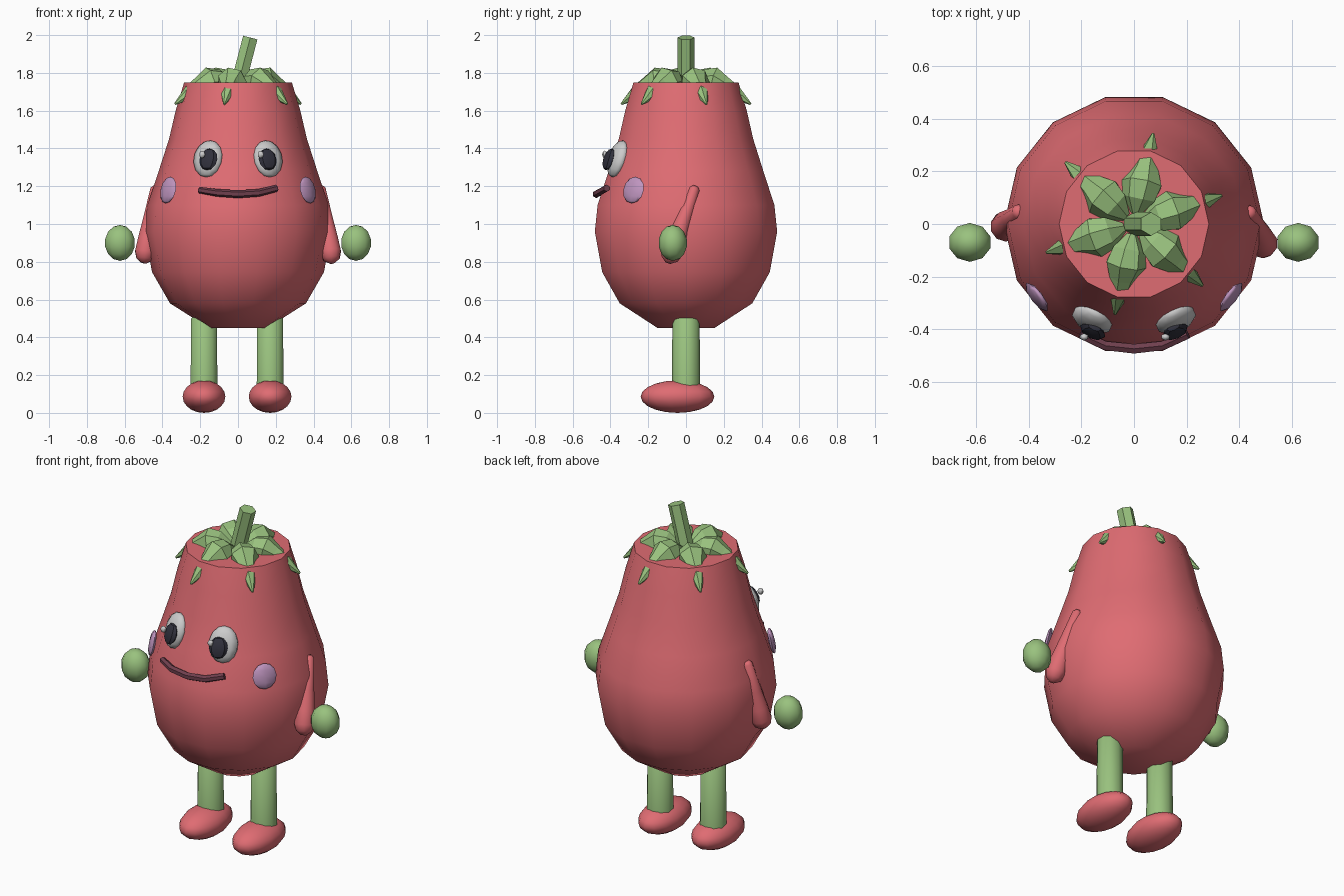
import bpy, bmesh, math
from mathutils import Vector

if "Cube" in bpy.data.objects:
    bpy.data.objects.remove(bpy.data.objects["Cube"])


def material(name, rgb):
    m = bpy.data.materials.new(name)
    m.diffuse_color = (*rgb, 1)
    m.use_nodes = True
    m.node_tree.nodes["Principled BSDF"].inputs["Base Color"].default_value = m.diffuse_color
    return m


RED = material("red", (0.74, 0.15, 0.17))
GREEN = material("green", (0.32, 0.54, 0.21))
PURPLE = material("purple", (0.52, 0.30, 0.52))
WHITE = material("white", (0.75, 0.75, 0.75))
DARK = material("dark", (0.03, 0.03, 0.045))
MAUVE = material("mauve", (0.16, 0.05, 0.075))


def finish(name, bm, mat, angle):
    """Turn a bmesh into an object; angle 0 keeps flat faces."""
    bmesh.ops.recalc_face_normals(bm, faces=bm.faces)
    me = bpy.data.meshes.new(name)
    bm.to_mesh(me)
    bm.free()
    ob = bpy.data.objects.new(name, me)
    bpy.context.collection.objects.link(ob)
    me.materials.append(mat)
    if angle:
        bpy.ops.object.select_all(action='DESELECT')
        ob.select_set(True)
        bpy.context.view_layer.objects.active = ob
        bpy.ops.object.shade_smooth_by_angle(angle=math.radians(angle))
    return ob


def tube(name, pts, radii, sides, mat, angle=0):
    """Capped tube through points with a radius at each one."""
    pts = [Vector(p) for p in pts]
    bm = bmesh.new()
    whole = (pts[-1] - pts[0]).normalized()
    ref = Vector((0, 0, 1)) if abs(whole.z) < 0.7 else Vector((0, 1, 0))
    rings = []
    for i, (p, r) in enumerate(zip(pts, radii)):
        d = (pts[min(i + 1, len(pts) - 1)] - pts[max(i - 1, 0)]).normalized()
        u = d.cross(ref).normalized()
        v = u.cross(d)
        ring = []
        for k in range(sides):
            a = 2 * math.pi * (k + 0.5) / sides
            ring.append(bm.verts.new(p + r * (math.cos(a) * u + math.sin(a) * v)))
        rings.append(ring)
    for a, b in zip(rings, rings[1:]):
        for k in range(sides):
            j = (k + 1) % sides
            bm.faces.new((a[k], a[j], b[j], b[k]))
    bm.faces.new(rings[0])
    bm.faces.new(rings[-1])
    return finish(name, bm, mat, angle)


def ball(name, loc, size, mat, rot=(0, 0, 0), seg=10, rings=7, angle=60):
    """Ellipsoid with half sizes."""
    bm = bmesh.new()
    bmesh.ops.create_uvsphere(bm, u_segments=seg, v_segments=rings, radius=1)
    bmesh.ops.scale(bm, vec=size, verts=bm.verts)
    ob = finish(name, bm, mat, angle)
    ob.location = loc
    ob.rotation_euler = [math.radians(a) for a in rot]
    return ob


# Pear-shaped body, 14 sides with a corner on the x axis
profile = [(0.155, 0.45), (0.36, 0.58), (0.455, 0.745), (0.495, 0.96),
           (0.48, 1.10), (0.42, 1.28), (0.365, 1.45), (0.33, 1.60), (0.285, 1.75)]
bm = bmesh.new()
loops = [[bm.verts.new((r * math.cos(2 * math.pi * k / 14),
                        r * math.sin(2 * math.pi * k / 14), z)) for k in range(14)]
         for r, z in profile]
for a, b in zip(loops, loops[1:]):
    for k in range(14):
        bm.faces.new((a[k], a[(k + 1) % 14], b[(k + 1) % 14], b[k]))
bm.faces.new(loops[0])
bm.faces.new(loops[-1])
finish("body", bm, RED, 40)

# Leaning stem
tube("stem", [(-0.01, 0, 1.70), (0.065, 0, 1.987)], [0.045, 0.045], 6, GREEN)

# Six sepals that arch over the top and poke out of the sides
for i in range(6):
    a = math.radians(18 + 60 * i)
    path = [(0.04, 1.75), (0.10, 1.755), (0.155, 1.752), (0.205, 1.73),
            (0.27, 1.695), (0.35, 1.635)]
    tube("sepal", [(r * math.cos(a), r * math.sin(a), z) for r, z in path],
         [0.02, 0.065, 0.08, 0.055, 0.038, 0.006], 7, GREEN)

# Mouth
tube("mouth", [(-0.205, -0.42, 1.18), (-0.11, -0.463, 1.165), (0, -0.475, 1.158),
               (0.11, -0.463, 1.165), (0.205, -0.42, 1.19)],
     [0.017, 0.02, 0.021, 0.02, 0.019], 6, MAUVE)

for s in (-1, 1):
    # Eye, pupil and highlight
    tilt = (-18, 0, 24 * s)
    ball("eye", (0.158 * s, -0.362, 1.345), (0.083, 0.042, 0.102), WHITE, tilt)
    ball("pupil", (0.157 * s, -0.408, 1.342), (0.052, 0.024, 0.06), DARK, tilt, 8, 6, 30)
    ball("eye_highlight", (0.155 * s - 0.035, -0.43, 1.368), (0.018, 0.014, 0.02), WHITE,
         (0, 0, 0), 6, 4)
    # Cheek
    ball("cheek", (0.37 * s, -0.278, 1.18), (0.068, 0.018, 0.072), PURPLE,
         (-12, 0, 53 * s), 8, 6)
    # Teardrop arm, mostly sunk in the body
    y = -0.075 if s > 0 else -0.01
    tip = Vector((0.435 * s, 0.05, 1.20))
    end = Vector((0.49 * s, y, 0.85))
    steps = [0, 0.04, 0.5, 0.8, 1, 1.1, 1.16]
    tube("arm", [tip.lerp(end, t) for t in steps],
         [0.015, 0.028, 0.042, 0.053, 0.058, 0.045, 0.015], 10, RED, 60)
    # Hand
    ball("hand", (0.625 * s, -0.07, 0.90), (0.084, 0.076, 0.095), GREEN)
    # Leg and foot
    x = 0.175 * s - 0.005
    tube("leg", [(x, 0, 0.08), (x, 0, 0.50), (x, 0, 0.525)], [0.075, 0.072, 0.045],
         10, GREEN, 50)
    ball("foot", (x, -0.045, 0.086), (0.116, 0.195, 0.086), RED, (0, 0, 0), 14, 10)
